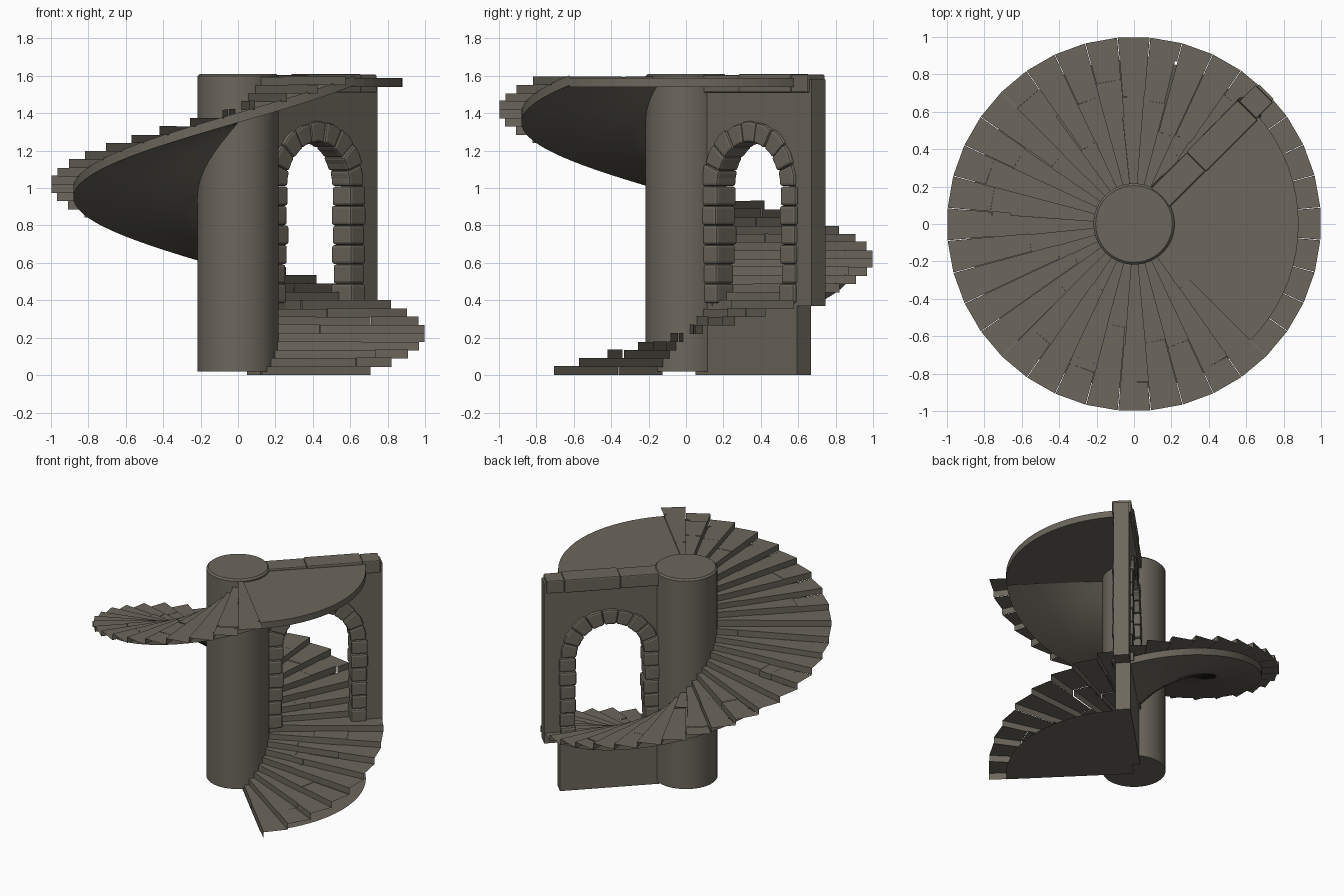
import bpy, bmesh, math, random
from mathutils import Vector

if "Cube" in bpy.data.objects:
    bpy.data.objects.remove(bpy.data.objects["Cube"])
random.seed(4)

stone = bpy.data.materials.new("grey_brown_stone")
stone.diffuse_color = (0.15, 0.135, 0.108, 1)
stone.use_nodes = True
stone.node_tree.nodes["Principled BSDF"].inputs["Base Color"].default_value = stone.diffuse_color

STEPS, RISE, START = 36, 1.55 / 35, -45
R_OUT, R_BODY = 1.0, 0.88


def P(r, deg, z):
    a = math.radians(deg)
    return Vector((r * math.cos(a), r * math.sin(a), z))


def finish(name, bm, smooth=False, turn=0, bevel=0):
    me = bpy.data.meshes.new(name)
    bm.to_mesh(me)
    bm.free()
    ob = bpy.data.objects.new(name, me)
    bpy.context.collection.objects.link(ob)
    me.materials.append(stone)
    ob.rotation_euler.z = math.radians(turn)
    if bevel:
        m = ob.modifiers.new("worn_edges", 'BEVEL')
        m.width, m.segments = bevel, 2
    if smooth:
        bpy.ops.object.select_all(action='DESELECT')
        ob.select_set(True)
        bpy.context.view_layer.objects.active = ob
        bpy.ops.object.shade_smooth_by_angle(angle=math.radians(35))
    return ob


def face(bm, *pts):
    return bm.faces.new([bm.verts.new(p) for p in pts])


def prism(bm, profile, y0, y1):
    """Extrude an x-z outline from y0 to y1."""
    a = [bm.verts.new((x, y0, z)) for x, z in profile]
    b = [bm.verts.new((x, y1, z)) for x, z in profile]
    n = len(a)
    faces = [bm.faces.new(a), bm.faces.new(b[::-1])]
    for i in range(n):
        j = (i + 1) % n
        faces.append(bm.faces.new((a[j], a[i], b[i], b[j])))
    bmesh.ops.recalc_face_normals(bm, faces=faces)


def sector(bm, r, a0, a1, z, n=18):
    """Flat pie slice, facing up."""
    pts = [Vector((0, 0, z))] + [P(r, a0 + (a1 - a0) * i / n, z) for i in range(n + 1)]
    return face(bm, *pts)


# central column with a small chamfer at the top
bm = bmesh.new()
bmesh.ops.create_cone(bm, cap_ends=True, segments=48, radius1=0.217, radius2=0.217, depth=1.59)
bmesh.ops.translate(bm, verts=bm.verts, vec=(0, 0, 0.815))
rim = [e for e in bm.edges if all(v.co.z > 1.6 for v in e.verts)]
bmesh.ops.bevel(bm, geom=rim, offset=0.012, segments=1, affect='EDGES')
finish("column", bm, smooth=True)

# steps: thin treads and risers, each split into two or three worn stones
bm = bmesh.new()
for i in range(STEPS):
    a, top = START + 10 * i, 0.05 + RISE * i
    cuts = sorted(random.uniform(0.35, 0.9) for _ in range(random.choice((1, 2))))
    radii = [0.18] + cuts + [R_OUT]
    for r0, r1 in zip(radii, radii[1:]):
        f = a + random.uniform(-0.2, 1.0)
        b = a + (10.9 if i < STEPS - 1 else 10)
        if r1 == R_OUT:
            f, b = a + 0.2, a + 10
        z = top - random.uniform(0, 0.006)
        low = top - 0.05 if i else 0
        face(bm, P(r0, f, z), P(r1, f, z), P(r1, b, z), P(r0, b, z))
        face(bm, P(r0, f, low), P(r1, f, low), P(r1, f, z), P(r0, f, z))
finish("steps", bm)

# spiral soffit below the steps, with its outer edge
bm = bmesh.new()
rows = []
for k in range(91):
    a = 45 + 3 * k
    z = 1.6 * (a - START) / 360
    rows.append([bm.verts.new(P(r, a, h)) for r, h in
                 ((0.19, z - 0.05), (0.42, z - 0.05), (0.65, z - 0.05), (R_BODY, z - 0.05), (R_BODY, z + 0.003))])
for p, q in zip(rows, rows[1:]):
    for j in range(4):
        bm.faces.new((p[j], q[j], q[j + 1], p[j + 1]))
finish("stair_soffit", bm, smooth=True)

# floor sheet under the first quarter turn
bm = bmesh.new()
sector(bm, R_BODY, -45, 45, 0).normal_flip()
finish("floor_sheet", bm)

# upper landing
bm = bmesh.new()
f = sector(bm, R_BODY, -45, 45, 1.54)
ext = bmesh.ops.extrude_face_region(bm, geom=[f], use_keep_orig=True)
bmesh.ops.translate(bm, vec=(0, 0, 0.048), verts=[v for v in ext["geom"] if isinstance(v, bmesh.types.BMVert)])
bmesh.ops.recalc_face_normals(bm, faces=bm.faces)
finish("landing", bm)

# dividing wall on the 45 degree line, x being the distance from the axis
CX, SPRING, R_IN, R_EDGE = 0.54, 1.01, 0.235, 0.35
R_MID = 0.29


def arc(r, deg):
    t = math.radians(deg)
    return (CX + r * math.cos(t), SPRING + r * math.sin(t))


bm = bmesh.new()
prism(bm, [(0.12, 0.37), (0.12, 1.58), (1.0, 1.58), (1.0, 0.37), (CX + R_MID, 0.37)]
      + [arc(R_MID, t) for t in range(0, 181, 12)] + [(CX - R_MID, 0.37)], -0.053, 0.053)
finish("arch_wall", bm, turn=45)

# plain wall under the doorway
bm = bmesh.new()
prism(bm, [(0.12, 0), (0.12, 0.4), (0.89, 0.4), (0.89, 0)], -0.05, 0.053)
finish("lower_wall", bm, turn=45)

# arch stones: jambs and voussoirs
bm = bmesh.new()
for side in (-1, 1):
    for k in range(6):
        z0, h = 0.385 + k * 0.104, 0.104
        o = R_EDGE + random.uniform(-0.012, 0.008)
        n = R_IN + random.uniform(-0.006, 0.01)
        d = 0.073 + random.uniform(-0.006, 0.006)
        prism(bm, [(CX + side * n, z0), (CX + side * o, z0),
                   (CX + side * o, z0 + h), (CX + side * n, z0 + h)], -d, d)
for k in range(9):
    t0, t1 = k * 20, k * 20 + 20
    o = R_EDGE + random.uniform(-0.01, 0.006)
    d = 0.073 + random.uniform(-0.006, 0.006)
    prism(bm, [arc(R_IN, t0), arc(o, t0), arc(o + 0.004, t0 + 10), arc(o, t1),
               arc(R_IN, t1), arc(R_IN, t0 + 10)], -d, d)
finish("arch_stones", bm, turn=45, bevel=0.014)

# coping stones along the wall top
bm = bmesh.new()
for x0, x1, d, top in ((0.17, 0.47, 0.07, 1.605), (0.47, 0.86, 0.075, 1.61), (0.86, 0.985, 0.066, 1.607)):
    prism(bm, [(x0, 1.51), (x0, top), (x1, top), (x1, 1.51)], -d, d)
finish("coping", bm, turn=45, bevel=0.008)
